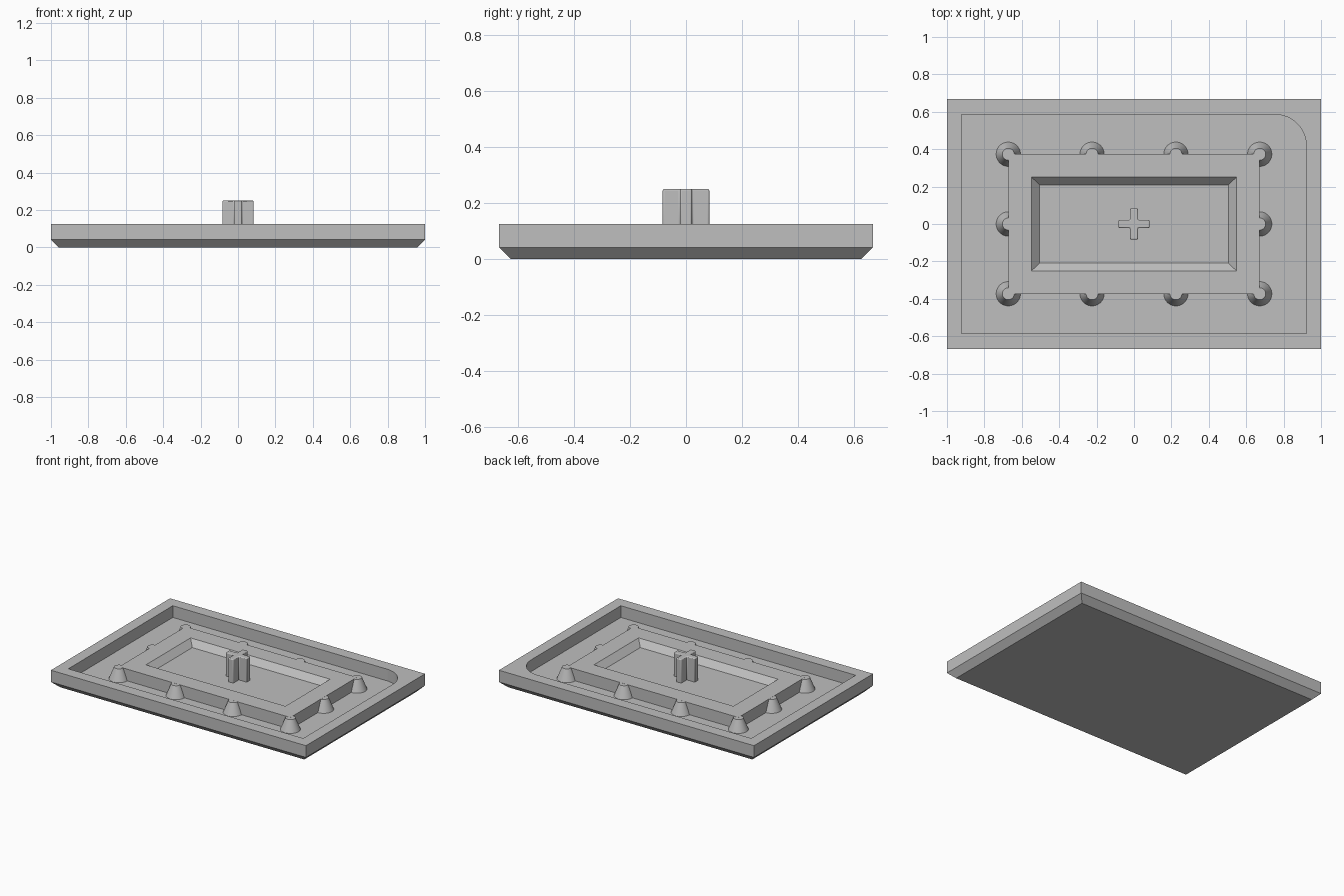
import bpy, bmesh, math

if "Cube" in bpy.data.objects:
    bpy.data.objects.remove(bpy.data.objects["Cube"], do_unlink=True)

BOTTOM, FLOOR, RECESS, TOP, PEAK = 0, 0.042, 0.083, 0.125, 0.25

grey = bpy.data.materials.new("light_grey")
grey.use_nodes = True
colour = (0.52, 0.52, 0.52, 1)
grey.diffuse_color = colour
grey.node_tree.nodes["Principled BSDF"].inputs["Base Color"].default_value = colour


def rect(x, y):
    return [(-x, -y), (x, -y), (x, y), (-x, y)]


def loft(name, rings, cap_start=True):
    """Join equal-length outlines given as (points, height)."""
    bm = bmesh.new()
    loops = [[bm.verts.new((x, y, z)) for x, y in pts] for pts, z in rings]
    for a, b in zip(loops, loops[1:]):
        n = len(a)
        for i in range(n):
            j = (i + 1) % n
            bm.faces.new((a[i], a[j], b[j], b[i]))
    if cap_start:
        bm.faces.new(loops[0][::-1])
    bm.faces.new(loops[-1])
    mesh = bpy.data.meshes.new(name)
    bm.to_mesh(mesh)
    bm.free()
    obj = bpy.data.objects.new(name, mesh)
    bpy.context.collection.objects.link(obj)
    mesh.materials.append(grey)
    return obj


def activate(obj):
    bpy.ops.object.select_all(action='DESELECT')
    obj.select_set(True)
    bpy.context.view_layer.objects.active = obj


# Tray body with a chamfered underside
W, D = 1.0, 0.667
tray = loft("tray", [(rect(W - FLOOR, D - FLOOR), BOTTOM),
                     (rect(W, D), FLOOR), (rect(W, D), TOP)])

# Sunken well with one rounded corner at the back left
wx, wy, r, steps = 0.921, 0.585, 0.166, 24
arc = [(wx - r + r * math.cos(t), wy - r + r * math.sin(t))
       for t in (math.pi / 2 * i / steps for i in range(steps + 1))]
outline = [(-wx, -wy), (wx, -wy)] + arc + [(-wx, wy)]
cutter = loft("well_cutter", [(outline, FLOOR), (outline, PEAK)])
cutter.hide_render = True
cut = tray.modifiers.new("well", 'BOOLEAN')
cut.operation = 'DIFFERENCE'
cut.solver = 'EXACT'
cut.object = cutter
activate(tray)
bpy.ops.object.modifier_apply(modifier="well")
bpy.data.objects.remove(cutter, do_unlink=True)
activate(tray)
bpy.ops.object.shade_smooth_by_angle(angle=math.radians(30))

# Raised platform with a sloped recess in its top
px, py = 0.672, 0.373
loft("platform", [(rect(px, py), FLOOR), (rect(px, py), TOP),
                  (rect(0.547, 0.25), TOP), (rect(0.505, 0.209), RECESS)],
     cap_start=False)

# Tapered pegs around the platform edge
spots = [(x, y) for x in (-px, -px / 3, px / 3, px) for y in (-py, py)]
spots += [(-px, 0), (px, 0)]
peg_height = TOP - FLOOR - 0.0005
for i, (x, y) in enumerate(spots):
    bpy.ops.mesh.primitive_cone_add(vertices=48, radius1=0.065, radius2=0.032,
                                    depth=peg_height,
                                    location=(x, y, FLOOR + peg_height / 2))
    peg = bpy.context.object
    peg.name = f"peg_{i + 1}"
    peg.data.materials.append(grey)
    bpy.ops.object.shade_smooth_by_angle(angle=math.radians(30))

# Central cross-shaped post with softened edges
a, b = 0.083, 0.021
arm = [(b, -a), (b, -b), (a, -b)]
cross = []
for turn in range(4):
    cross += arm
    arm = [(-y, x) for x, y in arm]
post = loft("cross_post", [(cross, RECESS - 0.012), (cross, PEAK)])
soft = post.modifiers.new("soft_edges", 'BEVEL')
soft.width = 0.006
soft.segments = 3
activate(post)
bpy.ops.object.shade_smooth_by_angle(angle=math.radians(35))
